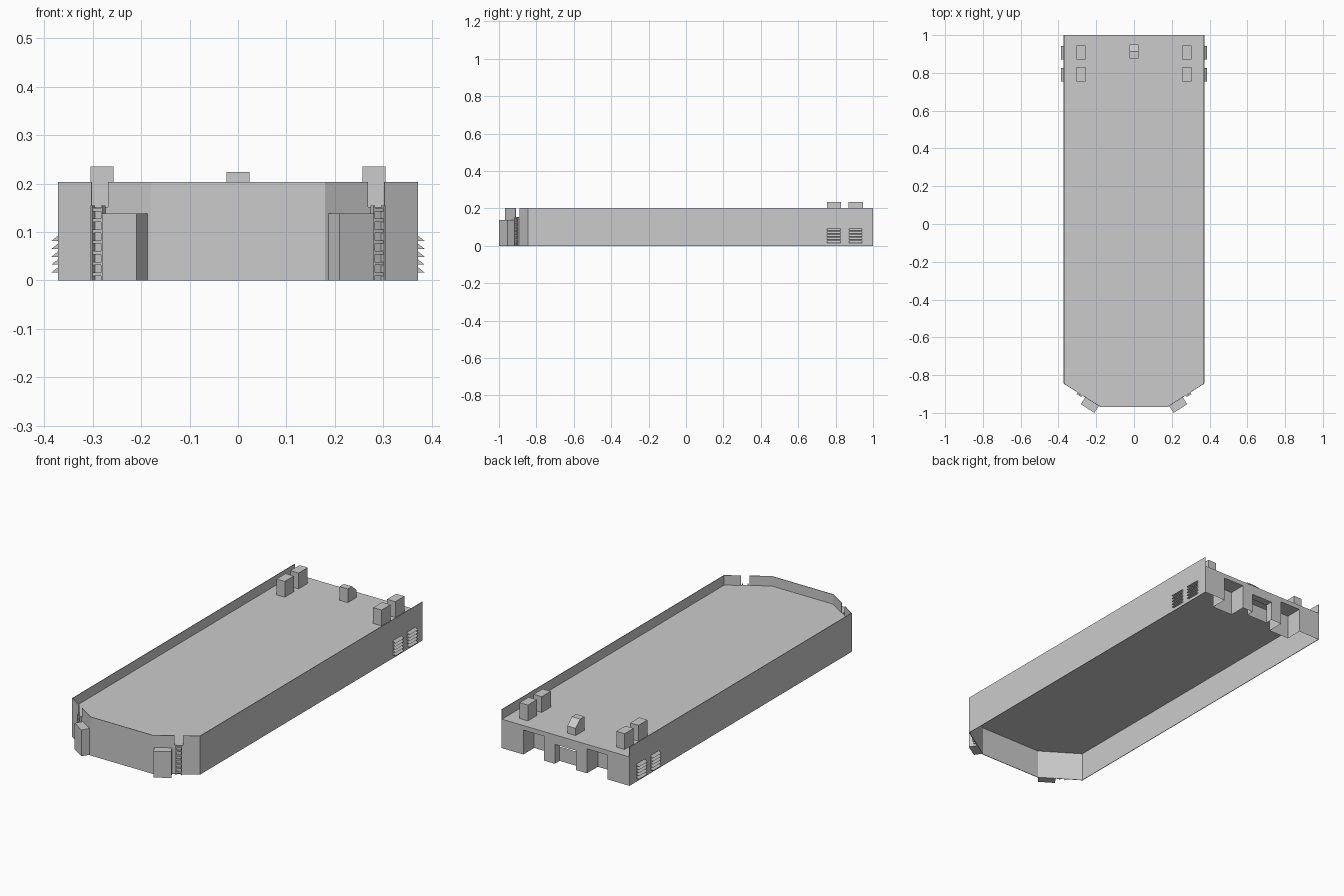
import bpy, bmesh
from mathutils import Vector

if "Cube" in bpy.data.objects:
    bpy.data.objects.remove(bpy.data.objects["Cube"])

DECK, TOP, W = 0.152, 0.203, 0.372
A, B = Vector((0.18, -0.968, 0)), Vector((W, -0.845, 0))   # bow chamfer ends
ALONG = (B - A).normalized()
OUT = Vector((ALONG.y, -ALONG.x, 0))
UP = Vector((0, 0, 1))


def make(name, faces, mirror=False, thick=0, fix=True):
    """Mesh object from a list of faces given as point lists."""
    bm = bmesh.new()
    for f in faces:
        bm.faces.new([bm.verts.new(p) for p in f])
    bmesh.ops.remove_doubles(bm, verts=bm.verts, dist=1e-5)
    if fix:
        bmesh.ops.recalc_face_normals(bm, faces=bm.faces)
    me = bpy.data.meshes.new(name)
    bm.to_mesh(me)
    bm.free()
    ob = bpy.data.objects.new(name, me)
    bpy.context.collection.objects.link(ob)
    if mirror:
        ob.modifiers.new("mirror", "MIRROR")
    if thick:
        m = ob.modifiers.new("thickness", "SOLIDIFY")
        m.thickness, m.offset, m.use_even_offset = thick, -1, True
    return ob


def prism(profile, sweep):
    """Faces of a closed profile swept along a vector."""
    a = [Vector(p) for p in profile]
    b = [p + Vector(sweep) for p in a]
    n = len(a)
    return [a, b[::-1]] + [[a[i], a[(i + 1) % n], b[(i + 1) % n], b[i]] for i in range(n)]


def box(x0, x1, y0, y1, z0, z1):
    return prism([(x0, y0, z0), (x1, y0, z0), (x1, y1, z0), (x0, y1, z0)], (0, 0, z1 - z0))


def bow_box(s0, s1, d0, d1, z0, z1):
    """Box aligned with the bow chamfer."""
    base = [A + ALONG * s + OUT * d + UP * z0 for s, d in ((s0, d0), (s1, d0), (s1, d1), (s0, d1))]
    return prism(base, UP * (z1 - z0))


def wall(p, q, z0, z1):
    return [(p[0], p[1], z0), (q[0], q[1], z0), (q[0], q[1], z1), (p[0], p[1], z1)]


# Hull walls with a boarding gap in each chamfer
gap = [A + ALONG * 0.105, A + ALONG * 0.146]
right = [A, gap[0], gap[1], B, Vector((W, 1, 0))]
path = [Vector((-p.x, p.y, 0)) for p in reversed(right)] + right
faces = []
for i, (p, q) in enumerate(zip(path, path[1:])):
    faces.append(wall(p, q, 0, DECK))
    if i not in (2, 6):
        faces.append(wall(p, q, DECK, TOP))
make("hull_walls", faces, thick=0.003, fix=False)

# Deck
make("deck", [[(p.x, p.y, DECK) for p in (path[0], path[1], path[4], path[5], path[8], path[9])]], fix=False)

# Stern wall with two deep recesses and a shallow middle one
faces, x = [], W
for x0, x1, y, z, panel in ((0.245, 0.125, 0.91, 0.128, 0.128),
                            (0.062, -0.062, 0.96, 0.102, 0.075),
                            (-0.125, -0.245, 0.91, 0.128, 0.128)):
    faces += [wall((x, 1), (x0, 1), 0, DECK),
              wall((x0, 1), (x0, y), 0, z),
              wall((x0, y), (x1, y), 0, panel),
              wall((x1, y), (x1, 1), 0, z),
              wall((x0, 1), (x1, 1), z, DECK),
              [(x0, 1, z), (x1, 1, z), (x1, y, z), (x0, y, z)]]
    x = x1
faces.append(wall((x, 1), (-W, 1), 0, DECK))
make("stern_wall", faces, fix=False)

# Deck bollards
faces = []
for y in (0.755, 0.87):
    faces += box(0.257, 0.305, y, y + 0.075, DECK, 0.235)
make("bollards", faces, mirror=True)

# Sloped middle block
make("centre_block", prism([(-0.024, 0.877, DECK), (-0.024, 0.95, DECK), (-0.024, 0.95, 0.19),
                            (-0.024, 0.912, 0.224), (-0.024, 0.877, 0.224)], (0.048, 0, 0)))

# Side louvres
faces = []
for y in (0.755, 0.872):
    for i in range(5):
        z = 0.016 + i * 0.0163
        faces += prism([(W, y, z), (W + 0.014, y, z), (W, y, z + 0.011)], (0, 0.07, 0))
make("louvres", faces, mirror=True)

# Bow fenders
make("bow_fenders", bow_box(0.008, 0.093, 0, 0.043, 0, 0.138), mirror=True)

# Boarding ladders
faces = []
for s in (0.112, 0.137):
    faces += bow_box(s, s + 0.004, 0, 0.011, 0, 0.155)
for i in range(7):
    z = 0.009 + i * 0.0223
    faces += bow_box(0.116, 0.137, 0.001, 0.009, z, z + 0.007)
make("ladders", faces, mirror=True)
